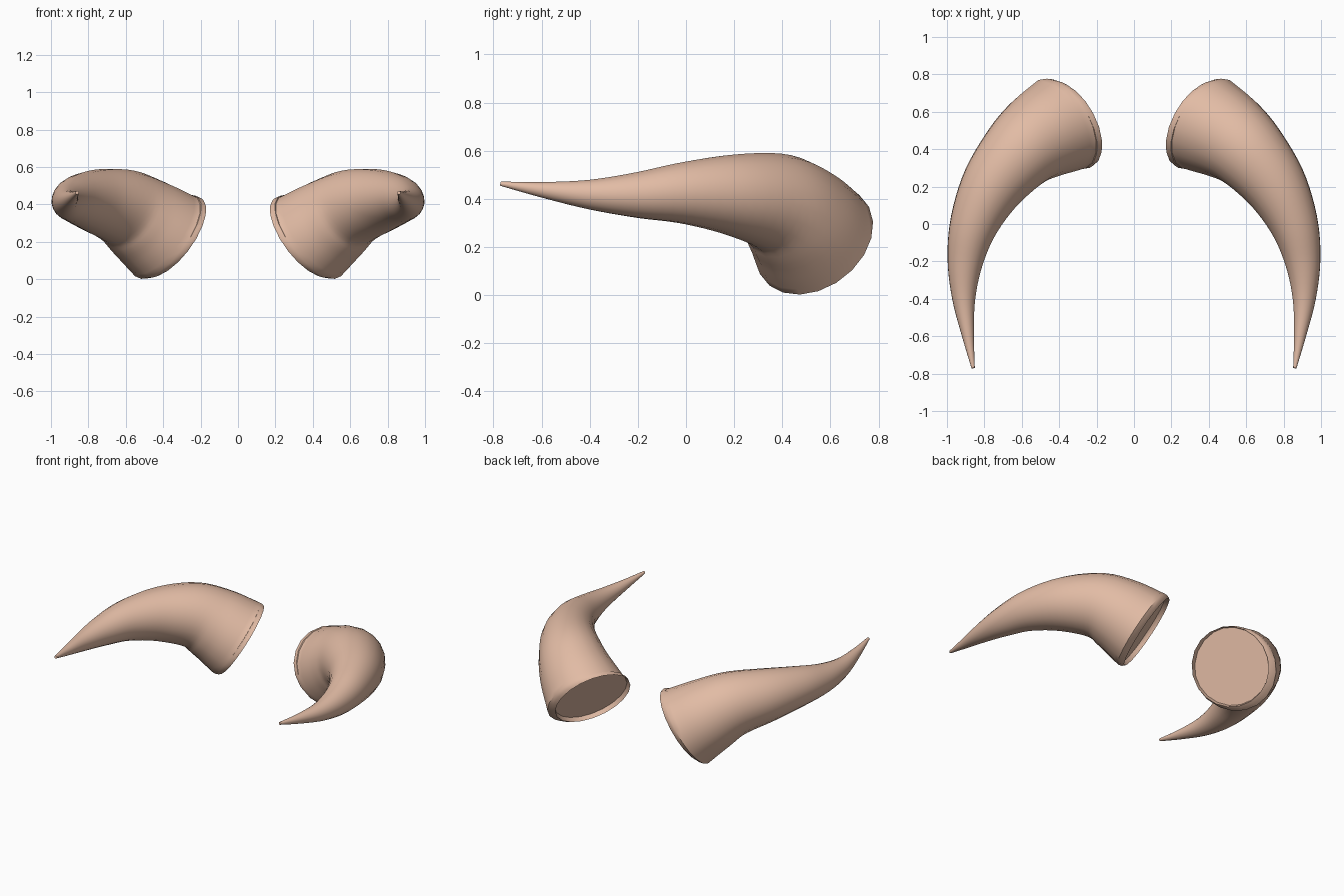
import bpy, bmesh, math
from mathutils import Vector

if "Cube" in bpy.data.objects:
    bpy.data.objects.remove(bpy.data.objects["Cube"])

SIDES = 20
STEPS = 5

horn_mat = bpy.data.materials.new("horn tan")
horn_mat.diffuse_color = (0.76, 0.50, 0.375, 1)
horn_mat.use_nodes = True
horn_mat.node_tree.nodes["Principled BSDF"].inputs["Base Color"].default_value = horn_mat.diffuse_color

# Centre line and radius of the horn, from base to tip
path = [
    ((0.387, 0.534, 0.227), 0.267),
    ((0.500, 0.472, 0.310), 0.241),
    ((0.615, 0.378, 0.382), 0.209),
    ((0.755, 0.205, 0.416), 0.172),
    ((0.855, 0.00, 0.425), 0.131),
    ((0.902, -0.20, 0.416), 0.096),
    ((0.910, -0.40, 0.418), 0.062),
    ((0.887, -0.60, 0.438), 0.032),
    ((0.860, -0.77, 0.463), 0.009),
]
base_dir = Vector((0.735, -0.41, 0.54)).normalized()


def catmull(a, b, c, d, t):
    return 0.5 * (2 * b + (c - a) * t + (2 * a - 5 * b + 4 * c - d) * t * t
                  + (3 * b - a - 3 * c + d) * t ** 3)


# Smooth samples along the centre line
keys = [Vector((*p, r)) for p, r in path]
keys = [2 * keys[0] - keys[1]] + keys + [2 * keys[-1] - keys[-2]]
samples = [catmull(*keys[i:i + 4], k / STEPS)
           for i in range(len(path) - 1) for k in range(STEPS)] + [keys[-2]]
centres = [s.to_3d() for s in samples]
radii = [s.w for s in samples]
tangents = [base_dir]
for i in range(1, len(centres)):
    nxt = centres[min(i + 1, len(centres) - 1)]
    t = (nxt - centres[i - 1]).normalized()
    blend = max(0.0, 1 - i / (STEPS + 1))
    tangents.append(t.lerp(base_dir, blend).normalized())

# Slightly recessed base and rounded rim, ahead of the main rings
end = Vector((0.342, 0.533, 0.225))
rim = [(end + base_dir * 0.03, 0.247), (end, 0.254),
       (end.lerp(centres[0], 0.4), 0.264)]
centres = [c for c, r in rim] + centres
radii = [r for c, r in rim] + radii
tangents = [base_dir] * len(rim) + tangents

# Loft the rings
bm = bmesh.new()
rings = []
side = base_dir.orthogonal().normalized()
for c, r, t in zip(centres, radii, tangents):
    side = (side - t * side.dot(t)).normalized()
    up = t.cross(side)
    rings.append([bm.verts.new(c + r * (side * math.cos(a) + up * math.sin(a)))
                  for a in (2 * math.pi * k / SIDES for k in range(SIDES))])
for lower, upper in zip(rings, rings[1:]):
    for k in range(SIDES):
        j = (k + 1) % SIDES
        bm.faces.new((lower[k], lower[j], upper[j], upper[k]))
bm.faces.new(rings[0][::-1])  # base cap
bm.faces.new(rings[-1])       # tip cap
bmesh.ops.recalc_face_normals(bm, faces=bm.faces)

mesh = bpy.data.meshes.new("horns")
bm.to_mesh(mesh)
bm.free()
mesh.materials.append(horn_mat)
horns = bpy.data.objects.new("horns", mesh)
bpy.context.collection.objects.link(horns)

# Smooth shading with a crisp rim
bpy.context.view_layer.objects.active = horns
horns.select_set(True)
bpy.ops.object.shade_smooth_by_angle(angle=math.radians(40))

# Matching horn on the other side
mirror = horns.modifiers.new("mirror", 'MIRROR')
mirror.use_axis[0] = True
mirror.use_mirror_merge = False
